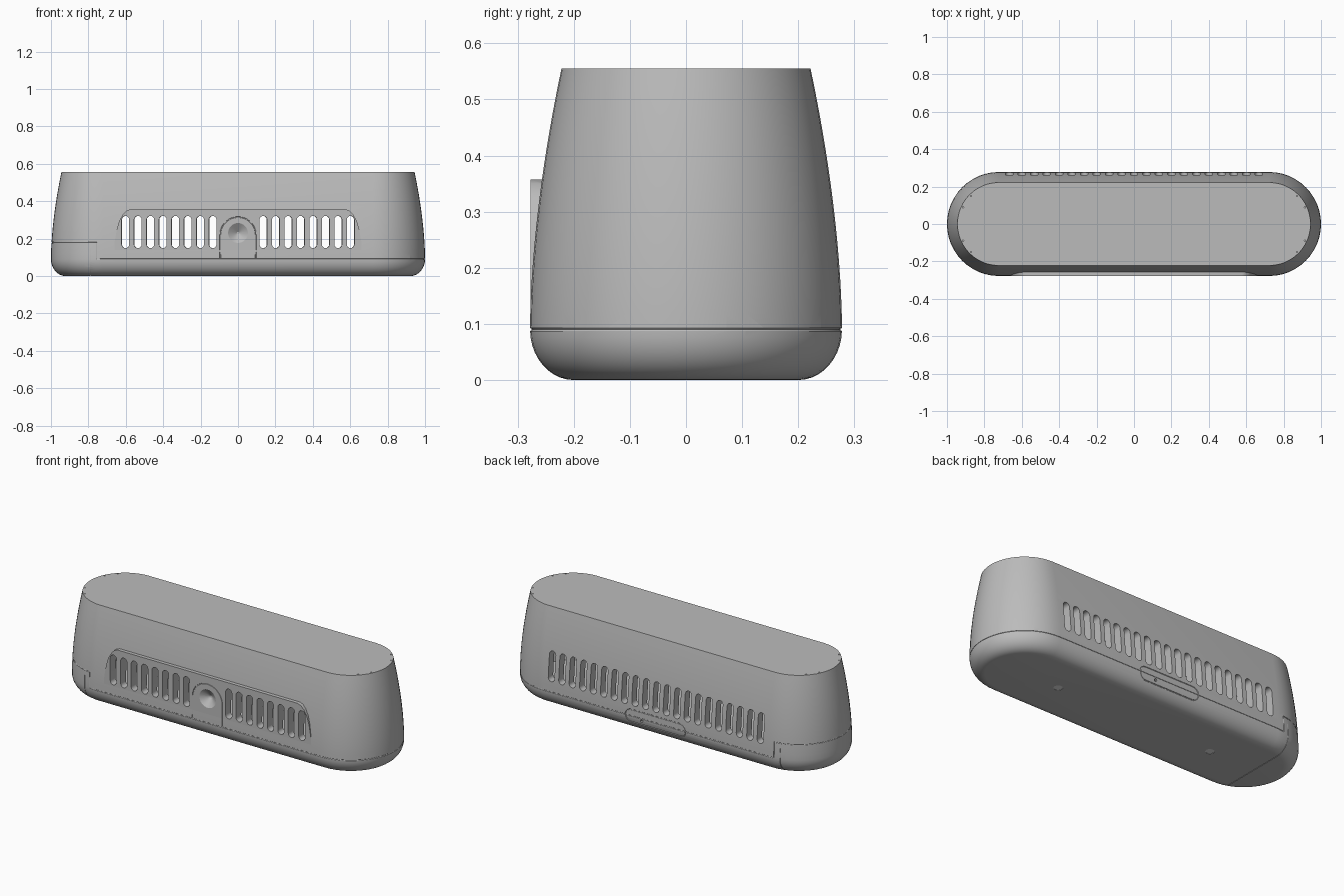
import bpy, bmesh
from math import sin, cos, pi, sqrt, radians
from mathutils import Matrix

if "Cube" in bpy.data.objects:
    bpy.data.objects.remove(bpy.data.objects["Cube"], do_unlink=True)

HALF, TOP, SEAM, R = 0.722, 0.555, 0.09, 0.278   # straight half length, heights, widest radius


def material(name, rgb):
    m = bpy.data.materials.new(name)
    m.use_nodes = True
    m.diffuse_color = (*rgb, 1)
    m.node_tree.nodes["Principled BSDF"].inputs["Base Color"].default_value = (*rgb, 1)
    return m


grey = material("shell grey", (0.5, 0.5, 0.5))
pale = material("pale grey", (0.8, 0.8, 0.8))


def finish(name, bm, mat=grey):
    bmesh.ops.recalc_face_normals(bm, faces=bm.faces)
    mesh = bpy.data.meshes.new(name)
    bm.to_mesh(mesh)
    bm.free()
    mesh.materials.append(mat)
    ob = bpy.data.objects.new(name, mesh)
    bpy.context.collection.objects.link(ob)
    return ob


def select(ob):
    bpy.ops.object.select_all(action="DESELECT")
    ob.select_set(True)
    bpy.context.view_layer.objects.active = ob


def radius(z):
    """Wall radius at a height: rounded base, then a tapering curve."""
    if z < SEAM:
        return 0.2 + (R - 0.2) * sqrt(1 - (1 - z / SEAM) ** 2)
    return R - 0.056 * ((z - SEAM) / (TOP - SEAM)) ** 1.75


def stadium(half, r, n=24):
    """Capsule outline, counter-clockwise from the front right corner."""
    return [(side * half + r * cos(a), r * sin(a))
            for side, start in ((1, -pi / 2), (-1, pi / 2))
            for a in (start + pi * i / n for i in range(n + 1))]


def bridge(bm, a, b):
    for i in range(len(a)):
        j = (i + 1) % len(a)
        bm.faces.new((a[i], a[j], b[j], b[i]))


def loft(name, heights, inset=0):
    bm = bmesh.new()
    rings = [[bm.verts.new((x, y, z)) for x, y in stadium(HALF, radius(z) - inset)]
             for z in heights]
    for a, b in zip(rings, rings[1:]):
        bridge(bm, a, b)
    bm.faces.new(rings[0])
    bm.faces.new(rings[-1])
    return finish(name, bm)


def prism(bm, outline, y0, y1):
    """Extrude an x-z outline along y."""
    a = [bm.verts.new((x, y0, z)) for x, z in outline]
    b = [bm.verts.new((x, y1, z)) for x, z in outline]
    bm.faces.new(a)
    bm.faces.new(b)
    bridge(bm, a, b)


def cone(bm, r1, r2, depth, place, segments=32, tilt=0):
    bmesh.ops.create_cone(bm, cap_ends=True, segments=segments, radius1=r1, radius2=r2,
                          depth=depth,
                          matrix=Matrix.Translation(place) @ Matrix.Rotation(tilt, 4, "X"))


def tube(name, points, cyclic=False, r=0.003):
    """Thin round bar along a path, used to cut a groove."""
    cu = bpy.data.curves.new(name, "CURVE")
    cu.dimensions = "3D"
    cu.bevel_depth, cu.bevel_resolution, cu.use_fill_caps = r, 1, True
    sp = cu.splines.new("POLY")
    sp.points.add(len(points) - 1)
    for p, co in zip(sp.points, points):
        p.co = (*co, 1)
    sp.use_cyclic_u = cyclic
    path = bpy.data.objects.new(name, cu)
    bpy.context.collection.objects.link(path)
    select(path)
    bpy.ops.object.convert(target="MESH")
    path = bpy.context.object
    bm = bmesh.new()
    bm.from_mesh(path.data)
    bpy.data.objects.remove(path, do_unlink=True)
    bmesh.ops.remove_doubles(bm, verts=bm.verts, dist=0.00001)
    for f in bm.faces:
        f.material_index = 0
    return finish(name, bm)


def boolean(ob, other, operation="DIFFERENCE"):
    other.hide_render = True
    m = ob.modifiers.new("cut", "BOOLEAN")
    m.operation, m.solver, m.object = operation, "EXACT", other
    select(ob)
    bpy.ops.object.modifier_apply(modifier=m.name)
    bpy.data.objects.remove(other, do_unlink=True)


# Main shell
base = [SEAM * (1 - cos(pi / 2 * i / 10)) for i in range(10)]
wall = [SEAM + (TOP - SEAM) * i / 16 for i in range(17)]
shell = loft("shell", base + wall)

# Upright grille panel standing out of the sloping front
corner = [(0.66, 0.14), (0.66, 0.18), (0.648, 0.25), (0.635, 0.295),
          (0.615, 0.33), (0.595, 0.35), (0.575, 0.357)]
bm = bmesh.new()
prism(bm, corner + [(-x, z) for x, z in reversed(corner)], -R + 0.0005, -0.23)
boolean(shell, finish("grille_panel", bm), "UNION")

# Hollow inside
boolean(shell, loft("cavity", [0.05 + 0.46 * i / 8 for i in range(9)], 0.045))

# Vent slots: eight each side of the lens in front, a full row behind
bm = bmesh.new()
slot = [(z, x) for x, z in stadium(0.066, 0.02, 8)]
front = [s * (0.135 + 0.0667 * i) for s in (1, -1) for i in range(8)]
back = [0.0667 * i for i in range(-10, 11)]
for places, side in ((front, -1), (back, 1)):
    for x in places:
        prism(bm, [(x + dx, 0.235 + dz) for dx, dz in slot], side * 0.18, side * 0.32)
boolean(shell, finish("vent_cutter", bm))

# Conical lens recess, base holes and pin holes in the top
bm = bmesh.new()
cone(bm, 0.058, 0.006, 0.036, (0, -R + 0.015, 0.23), tilt=-pi / 2)
for x in (-0.5, 0.5):
    cone(bm, 0.024, 0.024, 0.03, (x, 0, 0))
for s in (-1, 1):
    for a in (-45, -25, 25, 45):
        cone(bm, 0.004, 0.004, 0.02,
             (s * (HALF + 0.212 * cos(radians(a))), 0.212 * sin(radians(a)), TOP), 8)
boolean(shell, finish("hole_cutter", bm))

# Parting seam, stepping up around the right end
STEP, HIGH = -0.755, 0.18


def on_wall(x, z, side):
    return (x, side * sqrt(radius(z) ** 2 - (abs(x) - HALF) ** 2), z)


seam = [on_wall(STEP, SEAM, -1), (-HALF, -R, SEAM)]
seam += [(x, y, SEAM) for x, y in stadium(HALF, R)[:26]]
seam += [on_wall(STEP, SEAM, 1), on_wall(STEP, HIGH, 1)]
seam += [(x, y, HIGH) for x, y in stadium(HALF, radius(HIGH)) if x < STEP - 0.01]
seam += [on_wall(STEP, HIGH, -1)]
boolean(shell, tube("seam_cutter", seam, True))

# End cap joint running under the base
drop = [0.15, 0.12] + base[::-1]
joint = [on_wall(-0.79, z, -1) for z in drop] + [on_wall(-0.79, z, 1) for z in drop[::-1]]
boolean(shell, tube("joint_cutter", joint, r=0.002))

# Arch outline around the lens
curve = [(-0.095 * cos(pi * i / 20), -R, 0.22 + 0.095 * sin(pi * i / 20)) for i in range(21)]
arch = [(-0.095, -R, 0.097)] + curve + [(0.095, -R, 0.097)]
boolean(shell, tube("arch_cutter", arch))

# Rear port cover outline and its pin hole
cover = [(x, radius(z + SEAM), z + SEAM) for x, z in stadium(0.155, 0.037, 10)]
boolean(shell, tube("cover_cutter", cover, True))
bm = bmesh.new()
prism(bm, [(0.09 + 0.008 * cos(pi * i / 6), 0.075 + 0.008 * sin(pi * i / 6))
           for i in range(12)], 0.26, 0.3)
boolean(shell, finish("pin_cutter", bm))

# Plugs in the base
bm = bmesh.new()
for x in (-0.5, 0.5):
    cone(bm, 0.024, 0.024, 0.008, (x, 0, 0.006))
plugs = finish("base_plugs", bm, pale)

for ob in (shell, plugs):
    select(ob)
    bpy.ops.object.shade_smooth_by_angle(angle=radians(30))
